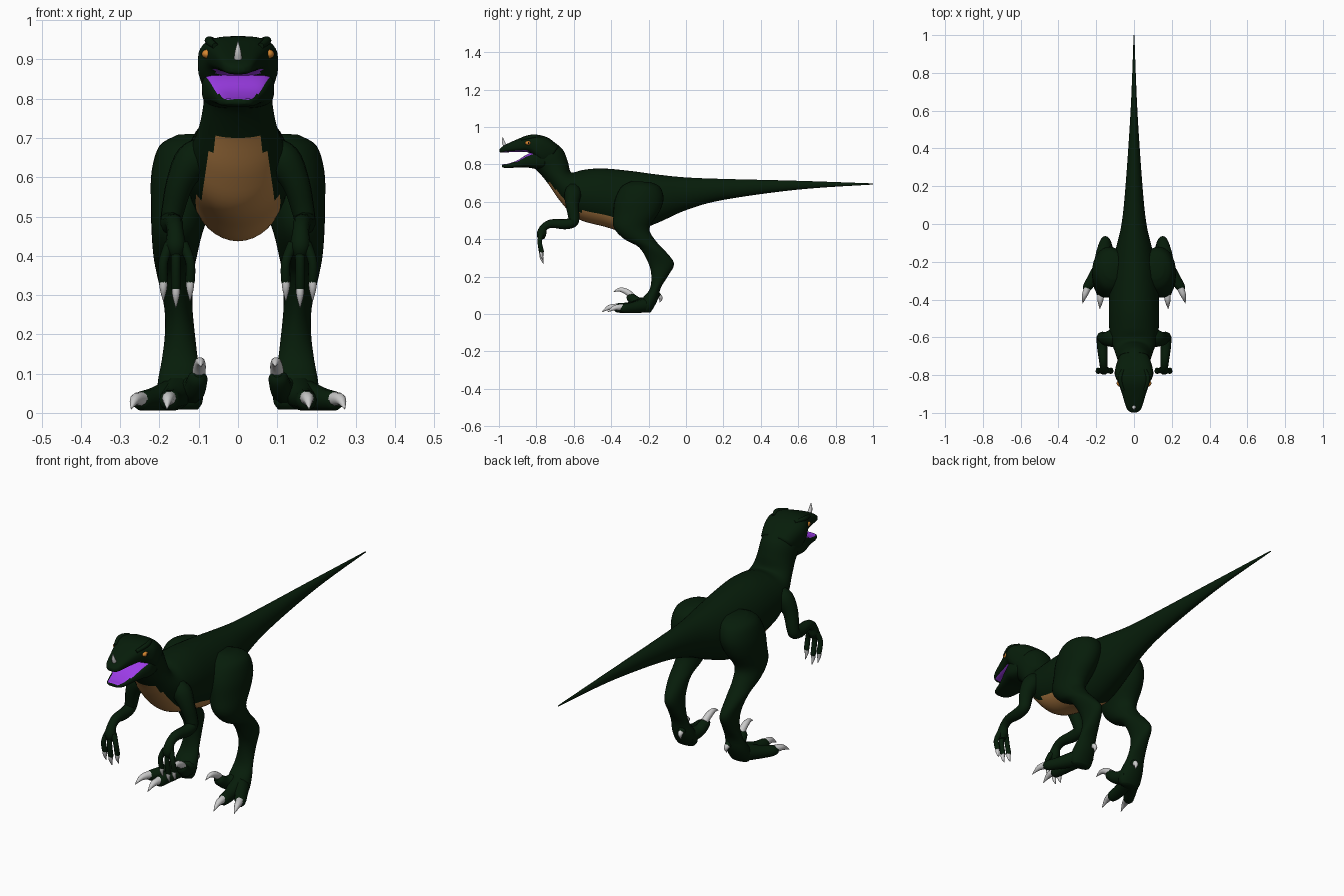
import bpy, bmesh, math
from mathutils import Vector

if "Cube" in bpy.data.objects:
    bpy.data.objects.remove(bpy.data.objects["Cube"], do_unlink=True)


def material(name, rgb):
    m = bpy.data.materials.new(name)
    m.use_nodes = True
    m.diffuse_color = (*rgb, 1)
    bsdf = m.node_tree.nodes["Principled BSDF"]
    bsdf.inputs["Base Color"].default_value = (*rgb, 1)
    bsdf.inputs["Roughness"].default_value = 0.8
    return m


GREEN = material("dark_green", (0.002, 0.012, 0.003))
TAN = material("belly_tan", (0.45, 0.21, 0.06))
PURPLE = material("mouth_purple", (0.37, 0.05, 0.88))
GREY = material("claw_grey", (0.6, 0.6, 0.6))
ORANGE = material("eye_orange", (0.7, 0.25, 0.03))
BLACK = material("pupil_black", (0.004, 0.004, 0.004))


def finish(name, bm, mats, rule=None):
    bmesh.ops.recalc_face_normals(bm, faces=bm.faces)
    bm.normal_update()
    for f in bm.faces:
        f.smooth = True
        if rule and rule(f.calc_center_median(), f.normal):
            f.material_index = 1
    mesh = bpy.data.meshes.new(name)
    bm.to_mesh(mesh)
    bm.free()
    for m in mats:
        mesh.materials.append(m)
    obj = bpy.data.objects.new(name, mesh)
    bpy.context.collection.objects.link(obj)


def smooth_rows(rows, steps):
    # Catmull-Rom interpolation through the section rows
    out = []
    for i in range(len(rows) - 1):
        a, b, c, d = (rows[max(0, min(len(rows) - 1, i + k))] for k in (-1, 0, 1, 2))
        for s in range(steps):
            t = s / steps
            out.append([q + 0.5 * t * (r - p + t * (2 * p - 5 * q + 4 * r - w
                        + t * (3 * (q - r) + w - p))) for p, q, r, w in zip(a, b, c, d)])
    return out + [list(rows[-1])]


def loft(name, rows, mats, rule=None, side=1, power=1.0, steps=4, sides=32):
    # each row: upper/front point y, z, lower/back point y, z, centre x, half width
    bm = bmesh.new()
    rings = []
    for ty, tz, by, bz, cx, hw in smooth_rows(rows, steps):
        top, low = Vector((0, ty, tz)), Vector((0, by, bz))
        mid, half = (top + low) / 2, (top - low) / 2
        ring = []
        for k in range(sides):
            a = math.tau * k / sides
            c, s = (math.copysign(abs(v) ** power, v) for v in (math.cos(a), math.sin(a)))
            ring.append(bm.verts.new(mid + half * s + Vector((side * (cx + hw * c), 0, 0))))
        rings.append(ring)
    for r, q in zip(rings, rings[1:]):
        for k in range(sides):
            n = (k + 1) % sides
            bm.faces.new((r[k], r[n], q[n], q[k]))
    bm.faces.new(rings[0])
    bm.faces.new(rings[-1])
    finish(name, bm, mats, rule)


def tube(name, points, mat, side=1):
    # tapered tube through (x, y, z, radius) points
    cu = bpy.data.curves.new(name, 'CURVE')
    cu.dimensions = '3D'
    cu.bevel_depth = 1.0
    cu.bevel_resolution = 3
    cu.use_fill_caps = True
    sp = cu.splines.new('POLY')
    pts = smooth_rows(points, 4)
    sp.points.add(len(pts) - 1)
    for p, (x, y, z, r) in zip(sp.points, pts):
        p.co = (side * x, y, z, 1)
        p.radius = max(r, 0.001)
    tmp = bpy.data.objects.new(name + "_path", cu)
    bpy.context.collection.objects.link(tmp)
    dg = bpy.context.evaluated_depsgraph_get()
    mesh = bpy.data.meshes.new_from_object(tmp.evaluated_get(dg))
    bm = bmesh.new()
    bm.from_mesh(mesh)
    bpy.data.objects.remove(tmp, do_unlink=True)
    bpy.data.meshes.remove(mesh)
    finish(name, bm, [mat])


def ball(name, centre, size, mat):
    bm = bmesh.new()
    bmesh.ops.create_uvsphere(bm, u_segments=16, v_segments=10, radius=1)
    for v in bm.verts:
        v.co = Vector(a * b for a, b in zip(v.co, size)) + Vector(centre)
    finish(name, bm, [mat])


def is_belly(c, n):
    # narrow bib on the chest, full width under the belly
    width = .062 + (.7 - c.z) * .2 if c.z > .54 and c.y < -.56 else .108
    facing = n.dot(Vector((0, -0.5, -0.86)))
    return facing > .5 and -.76 < c.y < -.28 and c.z < .70 and abs(c.x) < width


def inside_lips(c):
    # area of the mouth within the dark lips
    return -.982 < c.y < -.79 and abs(c.x) < min(.08, .07 + .32 * (c.y + .85))


# Tail, torso and neck in one skin, tan along the chest and belly
loft("body", [
    (1.0, .698, 1.0, .692, 0, .002), (.6, .712, .6, .665, 0, .018),
    (.2, .722, .2, .610, 0, .045), (0, .73, 0, .555, 0, .066),
    (-.15, .745, -.15, .488, 0, .10), (-.3, .765, -.3, .437, 0, .125),
    (-.45, .778, -.44, .468, 0, .133), (-.55, .77, -.58, .51, 0, .13),
    (-.60, .757, -.67, .60, 0, .115), (-.62, .765, -.74, .70, 0, .098),
    (-.632, .815, -.79, .76, 0, .088), (-.66, .88, -.82, .785, 0, .088),
    (-.72, .93, -.82, .80, 0, .085)], [GREEN, TAN], rule=is_belly, sides=40, steps=6)

# Skull and upper jaw, with a purple palate
loft("upper_head", [
    (-.68, .895, -.75, .80, 0, .08), (-.73, .938, -.78, .80, 0, .096),
    (-.785, .957, -.81, .835, 0, .102), (-.84, .957, -.845, .864, 0, .083),
    (-.90, .935, -.90, .866, 0, .063), (-.96, .908, -.96, .864, 0, .045),
    (-.985, .893, -.985, .862, 0, .033), (-.997, .882, -.997, .866, 0, .016)],
    [GREEN, PURPLE], power=.7, rule=lambda c, n: n.z < -.85 and inside_lips(c))

# Lower jaw, purple inside
loft("lower_jaw", [
    (-.74, .875, -.76, .775, 0, .085), (-.80, .872, -.81, .777, 0, .092),
    (-.85, .853, -.85, .783, 0, .08), (-.90, .822, -.90, .783, 0, .062),
    (-.95, .804, -.95, .780, 0, .048), (-.975, .801, -.975, .782, 0, .036),
    (-.985, .797, -.985, .786, 0, .02)],
    [GREEN, PURPLE], power=.6, rule=lambda c, n: n.z > .6 and inside_lips(c))

tube("nose_horn", [(0, -.965, .895, .011), (0, -.977, .92, .008), (0, -.98, .946, .001)], GREY)

for label, s in (("left", 1), ("right", -1)):
    # Eyes and brow ridges
    ball(label + "_eye", (s * .077, -.843, .914), (.015, .017, .012), ORANGE)
    ball(label + "_pupil", (s * .0895, -.842, .914), (.0035, .005, .006), BLACK)
    tube(label + "_brow", [(.058, -.77, .945, .008), (.074, -.82, .948, .011),
                           (.058, -.88, .934, .008)], GREEN, s)

    # Leg from hip to heel: front edge, back edge, centre x, half width
    loft(label + "_leg", [
        (-.29, .71, -.19, .705, .11, .045), (-.345, .68, -.14, .68, .12, .08),
        (-.38, .61, -.12, .62, .13, .09), (-.388, .53, -.14, .55, .142, .08),
        (-.385, .46, -.195, .46, .155, .065), (-.33, .40, -.165, .395, .16, .055),
        (-.25, .355, -.11, .335, .16, .045), (-.2, .27, -.064, .27, .152, .036),
        (-.185, .2, -.095, .205, .148, .038), (-.195, .13, -.135, .14, .148, .046),
        (-.235, .08, -.15, .08, .148, .056), (-.25, .03, -.175, .03, .148, .058),
        (-.235, .008, -.19, .008, .148, .045)], [GREEN], side=s)

    # Walking toes and their claws
    toes = {"middle": ((.155, -.22, .05, .042), (.168, -.30, .035, .03), (.175, -.365, .032, .026)),
            "outer": ((.17, -.22, .045, .04), (.215, -.285, .034, .03), (.247, -.335, .03, .024))}
    for toe, pts in toes.items():
        x, y, z, r = pts[-1]
        dx = .006 if toe == "middle" else .025
        tube(f"{label}_{toe}_toe", [*pts, (x + dx / 4, y - .018, z, .012)], GREEN, s)
        tube(f"{label}_{toe}_toe_claw", [(x, y - .005, z + .005, .019),
             (x + dx * .6, y - .045, z + .003, .014), (x + dx, y - .085, .01, .001)], GREY, s)

    # Raised inner toe with sickle claw, and rear spur
    tube(label + "_inner_toe", [(.13, -.2, .055, .04), (.112, -.255, .06, .03),
                                (.102, -.295, .088, .025), (.1, -.31, .1, .012)], GREEN, s)
    tube(label + "_sickle_claw", [(.1, -.29, .098, .017), (.098, -.32, .12, .016),
                                  (.096, -.355, .13, .011), (.094, -.388, .118, .001)], GREY, s)
    tube(label + "_spur_toe", [(.135, -.18, .10, .025), (.128, -.15, .098, .018),
                               (.126, -.142, .09, .01)], GREEN, s)
    tube(label + "_spur_claw", [(.128, -.15, .1, .014), (.126, -.135, .085, .011),
                                (.125, -.14, .062, .001)], GREY, s)

    # Arm from shoulder to palm
    tube(label + "_arm", [
        (.075, -.60, .68, .03), (.115, -.605, .645, .046), (.148, -.608, .585, .036),
        (.165, -.60, .52, .03), (.17, -.605, .49, .028), (.168, -.65, .48, .028),
        (.163, -.72, .483, .023), (.16, -.76, .462, .021), (.159, -.773, .425, .026),
        (.158, -.773, .40, .016)], GREEN, s)

    # Fingers and claws
    for i, (x, z) in enumerate(((.122, .335), (.158, .318), (.19, .335))):
        mid = (x + .158) / 2
        tube(f"{label}_finger_{i + 1}", [(mid, -.773, .43, .014), (x, -.782, .385, .012),
                                         (x, -.772, z, .012), (x, -.77, z - .008, .006)], GREEN, s)
        tube(f"{label}_finger_claw_{i + 1}", [(x, -.773, z + .006, .011),
             (x, -.772, z - .02, .009), (x, -.762, z - .05, .001)], GREY, s)
